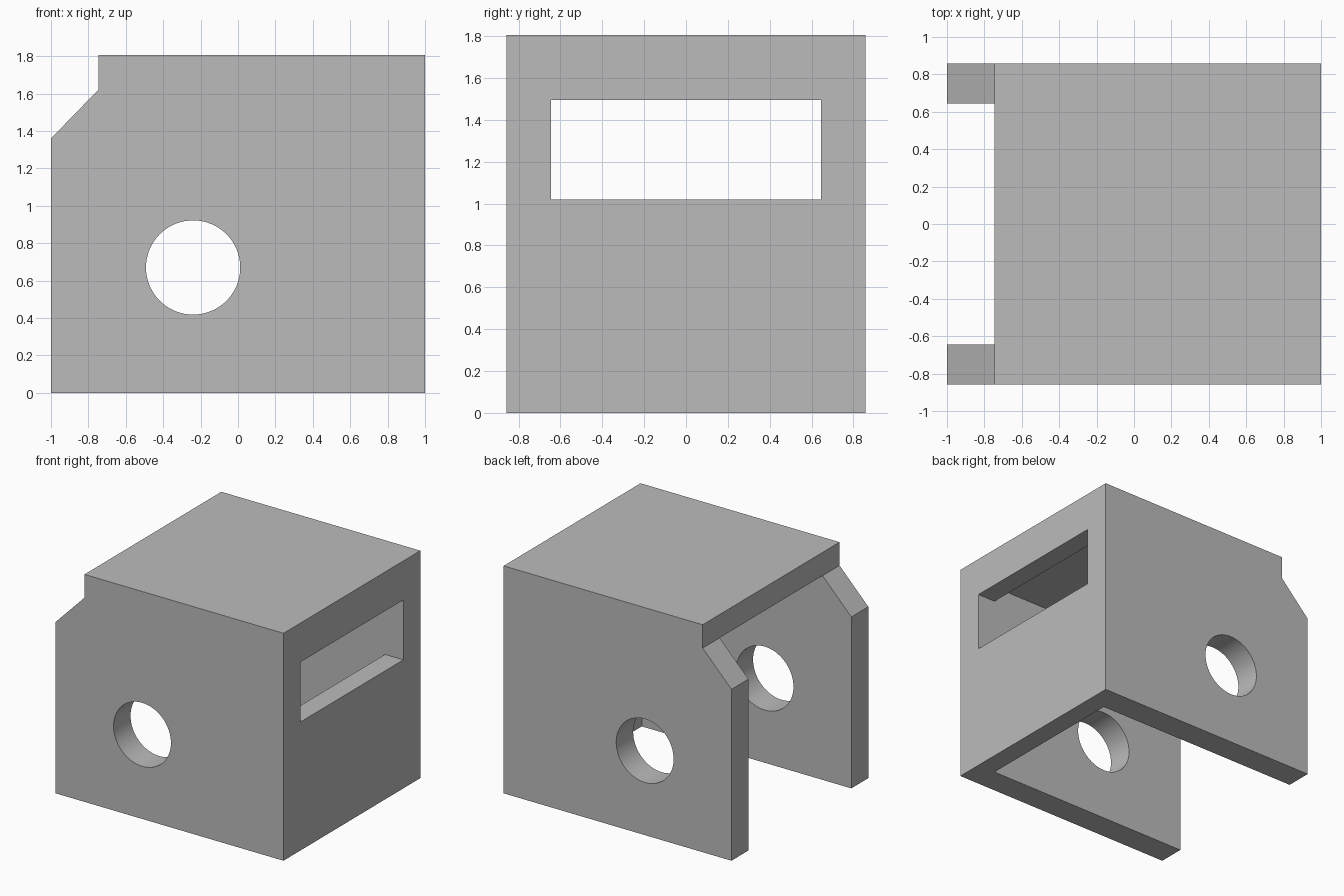
import bpy, bmesh, math

if "Cube" in bpy.data.objects:
    bpy.data.objects.remove(bpy.data.objects["Cube"])

HALF_DEPTH, INNER = 0.858, 0.645      # outer and inner half width along y
TOP, CEILING = 1.805, 1.62            # roof plate top and underside
RIGHT_INNER = 0.84                    # inner face of the right wall

grey = bpy.data.materials.new("plain grey")
grey.diffuse_color = (0.5, 0.5, 0.5, 1)
grey.use_nodes = True
grey.node_tree.nodes["Principled BSDF"].inputs["Base Color"].default_value = grey.diffuse_color


def extrude_profile(name, points, half):
    """Solid made from an x-z outline, extruded along y from -half to half."""
    bm = bmesh.new()
    face = bm.faces.new([bm.verts.new((x, -half, z)) for x, z in points])
    new = bmesh.ops.extrude_face_region(bm, geom=[face])["geom"]
    verts = [v for v in new if isinstance(v, bmesh.types.BMVert)]
    bmesh.ops.translate(bm, verts=verts, vec=(0, 2 * half, 0))
    bmesh.ops.recalc_face_normals(bm, faces=bm.faces)
    mesh = bpy.data.meshes.new(name)
    bm.to_mesh(mesh)
    bm.free()
    mesh.materials.append(grey)
    obj = bpy.data.objects.new(name, mesh)
    bpy.context.collection.objects.link(obj)
    return obj


# Bracket body with the stepped, chamfered upper left corner
bracket = extrude_profile("bracket", [
    (-1, 0), (1, 0), (1, TOP), (-0.747, TOP), (-0.747, CEILING), (-1, 1.36)],
    HALF_DEPTH)

# Open cavity between the side walls, with the slot through the right wall
cavity = extrude_profile("cavity_cutter", [
    (-1.2, -0.2), (RIGHT_INNER, -0.2), (RIGHT_INNER, 1.02), (1.2, 1.02),
    (1.2, 1.495), (RIGHT_INNER, 1.495), (RIGHT_INNER, CEILING), (-1.2, CEILING)],
    INNER)

# Round hole through both side walls
circle = [(-0.24 + 0.252 * math.cos(math.tau * i / 64),
           0.67 + 0.252 * math.sin(math.tau * i / 64)) for i in range(64)]
hole = extrude_profile("hole_cutter", circle, 1.2)

for cutter in (cavity, hole):
    mod = bracket.modifiers.new(cutter.name, "BOOLEAN")
    mod.operation, mod.solver, mod.object = "DIFFERENCE", "EXACT", cutter
    cutter.hide_render = True

# Apply the cuts, drop the cutters and smooth the hole walls
bpy.context.view_layer.objects.active = bracket
bracket.select_set(True)
for mod in list(bracket.modifiers):
    bpy.ops.object.modifier_apply(modifier=mod.name)
for cutter in (cavity, hole):
    bpy.data.objects.remove(cutter)
bpy.ops.object.shade_smooth_by_angle(angle=math.radians(30))
